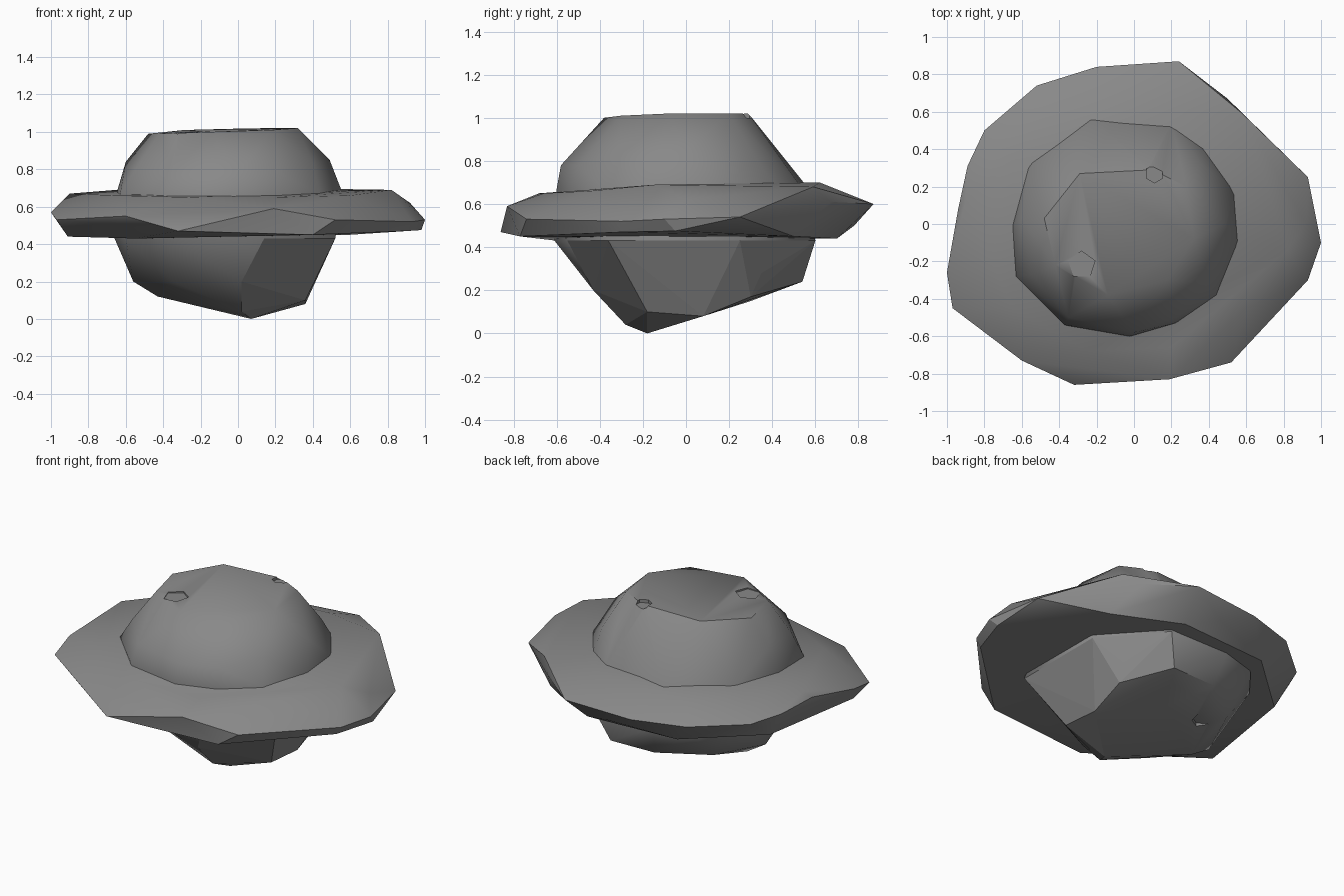
import bpy, bmesh

if "Cube" in bpy.data.objects:
    bpy.data.objects.remove(bpy.data.objects["Cube"])

# Dark stone colour
stone = bpy.data.materials.new("dark_stone")
stone.diffuse_color = (0.25, 0.25, 0.25, 1)
stone.use_nodes = True
stone.node_tree.nodes["Principled BSDF"].inputs["Base Color"].default_value = stone.diffuse_color


def hull_rock(name, points):
    """Chiselled rock: convex hull around a few corner points."""
    bm = bmesh.new()
    for p in points:
        bm.verts.new(p)
    res = bmesh.ops.convex_hull(bm, input=bm.verts[:])
    junk = {g for g in res["geom_interior"] + res["geom_unused"]
            if isinstance(g, bmesh.types.BMVert)}
    bmesh.ops.delete(bm, geom=list(junk), context='VERTS')
    bmesh.ops.recalc_face_normals(bm, faces=bm.faces[:])
    me = bpy.data.meshes.new(name)
    bm.to_mesh(me)
    bm.free()
    me.materials.append(stone)
    ob = bpy.data.objects.new(name, me)
    bpy.context.collection.objects.link(ob)
    return ob


def smooth(ob, angle):
    bpy.ops.object.select_all(action='DESELECT')
    ob.select_set(True)
    bpy.context.view_layer.objects.active = ob
    bpy.ops.object.shade_smooth_by_angle(angle=angle)


# Core: waist outline, then the outline just under the ring
waist = [(-.23, .57), (.2, .54), (.37, .42), (.54, .18), (.56, -.1), (.44, -.38),
         (.22, -.53), (-.02, -.6), (-.37, -.54), (-.63, -.28), (-.65, -.01), (-.56, .33)]
under = [(.52, -.36), (.52, .25), (.4, .39), (.22, .6), (-.19, .6), (-.43, .53),
         (-.58, .34), (-.66, 0), (-.6, -.3), (-.35, -.54), (-.05, -.61), (.14, -.55)]
core_points = [(x, y, .67) for x, y in waist] + [(x, y, .43) for x, y in under]
# Flat top and shoulders
core_points += [(-.48, .03, .99), (-.29, .27, 1.01), (.1, .29, 1.02), (.28, .2, 1.02),
                (.32, -.08, 1.02), (.18, -.3, 1.01), (-.14, -.38, 1.0), (-.42, -.22, .99)]
core_points += [(-.6, .03, .84), (-.55, -.27, .8), (-.35, -.5, .78), (0, -.58, .78),
                (.22, -.5, .78), (.4, -.32, .83), (.49, 0, .85), (.36, .32, .82)]
# Tapered underside
core_points += [(.07, -.18, 0), (.02, -.28, .04), (.36, -.18, .1), (.36, .08, .08),
                (.36, .3, .17), (.37, .35, .28), (-.43, 0, .12),
                (-.56, 0, .2), (-.35, -.3, .2), (.02, -.43, .2), (0, .3, .15),
                (.15, .54, .24), (-.15, .53, .24), (-.42, .33, .22)]
core = hull_rock("planet_core", core_points)

# Ring slab: outer rim, then upper and lower edges
ring_points = [(-.2, .84, .58), (.24, .87, .6), (.5, .67, .61), (.58, .59, .68),
               (.93, .25, .54), (.92, 0, .62), (1, -.1, .53), (.93, -.3, .52),
               (.52, -.74, .53), (.19, -.83, .59), (-.32, -.86, .47), (-.6, -.73, .55),
               (-.97, -.45, .53), (-1, -.26, .57), (-.94, .08, .63), (-.89, .31, .6),
               (-.8, .5, .58), (-.52, .74, .58), (0, .78, .5)]
ring_points += [(-.9, .12, .67), (-.65, .35, .69), (-.45, .62, .67), (.2, .62, .7),
                (.82, -.14, .69), (.6, -.45, .66), (.2, -.66, .65), (-.25, -.68, .65),
                (-.65, -.45, .66)]
ring_points += [(-.91, -.38, .44), (-.55, -.6, .43), (.4, -.77, .45), (.9, -.3, .47),
                (.98, -.05, .475), (.6, .5, .45), (.2, .7, .44), (-.4, .66, .44), (-.8, .3, .44)]
ring = hull_rock("planet_ring", ring_points)

# Shallow chipped dents in the core
for i, (loc, r, sides) in enumerate([((.11, .27, 1.03), .05, 6), ((-.28, -.22, 1.02), .075, 5),
                                     ((-.29, .28, .155), .07, 6)]):
    bpy.ops.mesh.primitive_cylinder_add(vertices=sides, radius=r, depth=.06, location=loc)
    cutter = bpy.context.object
    cutter.name = f"dent_cutter_{i + 1}"
    cutter.data.materials.append(stone)
    mod = core.modifiers.new("dent", 'BOOLEAN')
    mod.object = cutter
    mod.operation = 'DIFFERENCE'
    bpy.ops.object.select_all(action='DESELECT')
    bpy.context.view_layer.objects.active = core
    bpy.ops.object.modifier_apply(modifier=mod.name)
    bpy.data.objects.remove(cutter)

smooth(core, .8)
smooth(ring, .5)
# The flat top and the cut facets on the lower right stay flat
for p in core.data.polygons:
    if p.center.z < .45 and p.center.x > .1 and p.normal.x > .28:
        p.use_smooth = False
